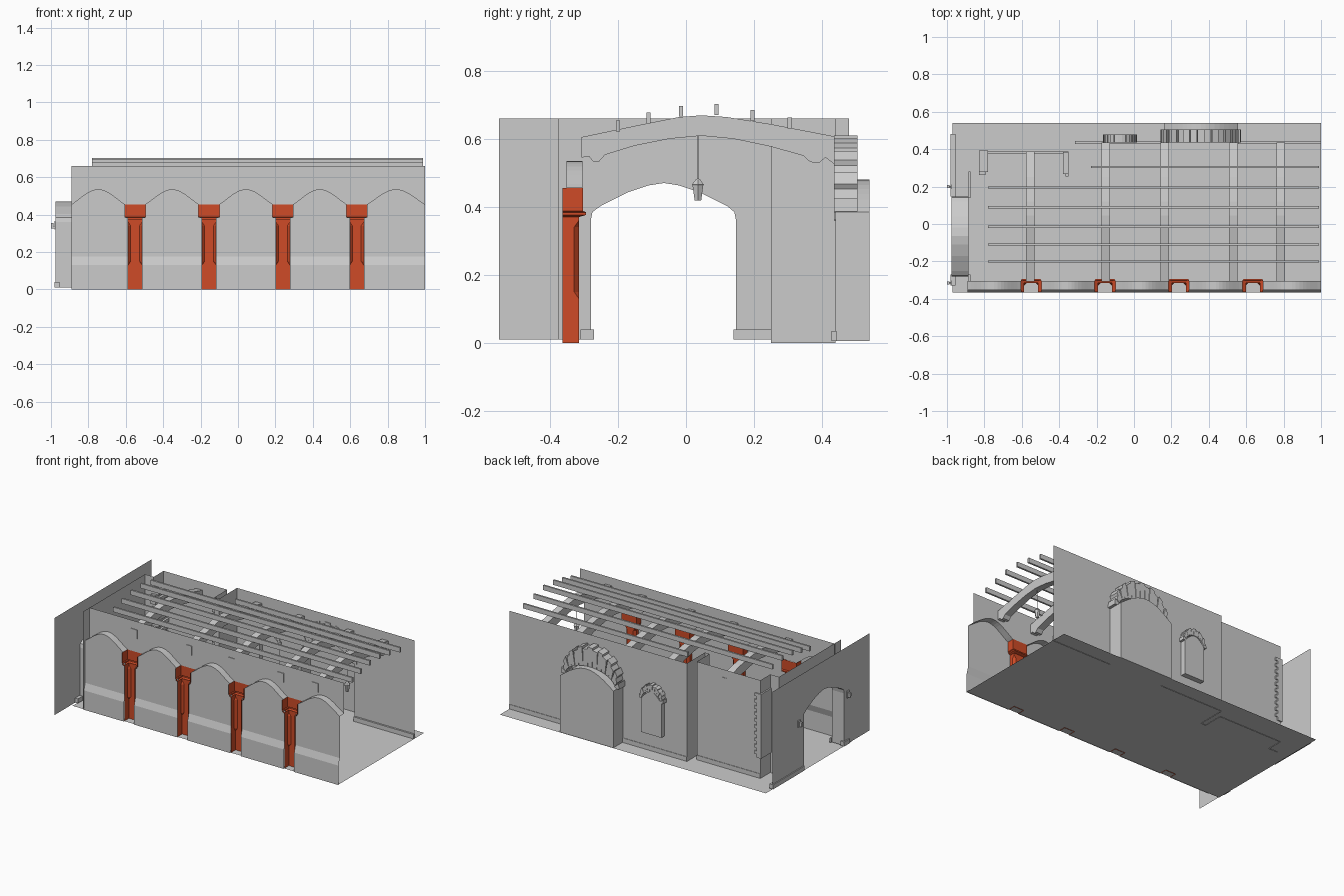
import bpy, math
from math import pi, cos, sin

if "Cube" in bpy.data.objects:
    bpy.data.objects.remove(bpy.data.objects["Cube"])


def mesh(name, verts, faces, mat=None):
    me = bpy.data.meshes.new(name)
    me.from_pydata(verts, [], faces)
    me.update()
    ob = bpy.data.objects.new(name, me)
    bpy.context.collection.objects.link(ob)
    if mat:
        me.materials.append(mat)
    return ob


def sheets(name, grids, mat=None):
    """Each grid is a list of columns of points; neighbours are joined by quads."""
    v, f = [], []
    for cols in grids:
        n, b = len(cols[0]), len(v)
        for c in cols:
            v += c
        for i in range(len(cols) - 1):
            for j in range(n - 1):
                a = b + i * n + j
                f.append((a, a + n, a + n + 1, a + 1))
    return mesh(name, v, f, mat)


def prisms(name, items, mat=None):
    """Each item: (near outline, far outline) joined into a closed solid."""
    v, f = [], []
    for p, q in items:
        n, b = len(p), len(v)
        v += list(p) + list(q)
        f += [tuple(range(b, b + n)), tuple(range(b + 2 * n - 1, b + n - 1, -1))]
        f += [(b + i, b + n + i, b + n + (i + 1) % n, b + (i + 1) % n) for i in range(n)]
    return mesh(name, v, f, mat)


def box(x0, x1, y0, y1, z0, z1):
    return tuple([(x0, y0, z), (x1, y0, z), (x1, y1, z), (x0, y1, z)] for z in (z0, z1))


def arch(x0, x1, spring, rise, k=0.5, n=16):
    """Points (x, z) of a cosine-like arch; larger k gives flatter shoulders."""
    e = cos(k * pi)
    out = []
    for i in range(n + 1):
        t = 2 * i / n - 1
        out.append(((x0 + x1) / 2 + t * (x1 - x0) / 2, spring + rise * (cos(k * pi * t) - e) / (1 - e)))
    return out


red = bpy.data.materials.new("red_pillar")
red.diffuse_color = (0.62, 0.07, 0.02, 1)
red.use_nodes = True
red.node_tree.nodes["Principled BSDF"].inputs["Base Color"].default_value = red.diffuse_color
TOP = 0.66

# Floor
sheets("floor", [[[(x, -0.365, 0.003), (x, 0.54, 0.003)] for x in (-0.97, 1)]])

# Front wall: arched recesses between the pillars
pillars = [-0.55 + 0.395 * i for i in range(4)]
bays = list(zip([-0.89] + [p + 0.055 for p in pillars], [p - 0.055 for p in pillars] + [1]))
panels, soffits, upper = [], [], []
for i, (a, b) in enumerate(bays):
    pts = arch(a, b, 0.455, 0.08, 0.7)
    cols = list(pts)
    if i > 0:
        cols = [(a - 0.0175, 0.385), (a, 0.385)] + cols
    if i < 4:
        cols = cols + [(b, 0.385), (b + 0.0175, 0.385)]
    panels.append([[(x, -0.366, 0), (x, -0.366, 0.13), (x, -0.352, 0.175), (x, -0.352, z)] for x, z in cols])
    soffits.append([[(x, -0.352, z), (x, -0.305, z)] for x, z in pts])
    upper += [[(x, -0.305, z), (x, -0.305, TOP)] for x, z in pts]
sheets("front_recess_panels", panels)
sheets("front_arch_soffits", soffits)
sheets("front_upper_wall", [upper])

# Pillars: open-backed U shells with chamfered shafts
shells = []
for px in pillars:
    def ring(w, front, c, z):
        return [(px + s * x, y, z) for s, x, y in (
            (-1, w, -0.363), (-1, w, front - c), (-1, w - c, front),
            (1, w - c, front), (1, w, front - c), (1, w, -0.363))]
    shells.append([ring(0.0375, -0.315, c, z) for z, c in (
        (0, 0), (0.13, 0), (0.15, 0.014), (0.34, 0.014), (0.36, 0), (0.375, 0))])
    shells.append([ring(w, y, 0, z) for w, y, z in (
        (0.0375, -0.315, 0.37), (0.05, -0.294, 0.376), (0.05, -0.294, 0.384),
        (0.055, -0.303, 0.388), (0.055, -0.303, 0.455))])
sheets("pillars", shells, red)

# End wall: two skins joined by the passage arch
hall = [(-0.28, 0.36), (-0.275, 0.385), (-0.25, 0.403), (-0.17, 0.443), (-0.11, 0.463), (-0.065, 0.47),
        (-0.02, 0.463), (0.04, 0.443), (0.12, 0.403), (0.142, 0.385), (0.147, 0.36)]
skins = []
for x, y0, y1 in ((-0.975, -0.55, 0.48), (-0.885, -0.375, 0.28)):
    skins.append([[(x, y, z), (x, y, TOP)] for y, z in hall])
    for a, b in ((y0, -0.28), (0.147, y1)):
        skins.append([[(x, y, 0.01), (x, y, TOP)] for y in (a, b)])
sheets("end_wall", skins)
path = [(-0.28, 0.01)] + hall + [(0.147, 0.01)]
sheets("end_passage_soffit", [[[(-0.975, y, z), (-0.885, y, z)] for y, z in path]])
prisms("end_wall_skirting", [
    box(-0.982, -0.955, 0.147, 0.48, 0.01, 0.04), box(-0.982, -0.955, -0.33, -0.27, 0.01, 0.04),
    box(-0.885, -0.875, -0.31, -0.27, 0.01, 0.04), box(-0.885, -0.875, 0.14, 0.28, 0.01, 0.04)])

# Wall sconces on the end wall
sconces = []
for y in (-0.315, 0.2):
    sconces += [box(-0.982, -0.975, y - 0.012, y + 0.012, 0.32, 0.365),
                box(-1.0, -0.98, y - 0.004, y + 0.004, 0.325, 0.335),
                box(-1.0, -0.986, y - 0.008, y + 0.008, 0.335, 0.355)]
prisms("wall_sconces", sconces)

# Back wall with a doorway and a window niche
D0, D1, W0, W1 = 0.16, 0.555, -0.15, 0.0
door = arch(D0, D1, 0.385, 0.095)
window = arch(W0, W1, 0.36, 0.055)
wy = 0.44
back = [[[(x, wy, 0), (x, wy, TOP)] for x in seg] for seg in ((-0.315, W0), (W1, D0), (D1, 1))]
back.append([[(x, wy, z), (x, wy, TOP)] for x, z in door])
back.append([[(x, wy, z), (x, wy, TOP)] for x, z in window])
back.append([[(x, wy, 0), (x, wy, 0.13)] for x in (W0, W1)])
sheets("back_wall", back)
for name, pts, z0, depth in (("doorway_niche", door, 0.005, 0.54), ("window_niche", window, 0.13, 0.475)):
    edge = [(pts[0][0], z0)] + pts + [(pts[-1][0], z0), (pts[0][0], z0)]
    sheets(name, [[[(x, depth, z0), (x, depth, z)] for x, z in pts],
                  [[(x, wy, z), (x, depth, z)] for x, z in edge]])


def fan(name, cx, spring, inner, outer, y1, count):
    """Ring of wedge stones between two half ellipses, alternating in length."""
    items = []
    for i in range(count):
        k = 1.0 if i % 2 == 0 else 0.94
        a0, a1 = pi * (i + 0.03) / count, pi * (i + 0.97) / count
        o = [(inner[0] * cos(a0), inner[1] * sin(a0)), (outer[0] * k * cos(a0), outer[1] * k * sin(a0)),
             (outer[0] * k * cos(a1), outer[1] * k * sin(a1)), (inner[0] * cos(a1), inner[1] * sin(a1))]
        items.append(tuple([(cx + x, y, spring + z) for x, z in o] for y in (wy - 0.005, y1)))
    prisms(name, items)


fan("doorway_arch_stones", 0.3575, 0.385, (0.185, 0.095), (0.215, 0.225), 0.505, 17)
fan("window_arch_stones", -0.075, 0.36, (0.07, 0.055), (0.09, 0.105), 0.478, 13)

# Stepped side of the room: return walls and recessed panel
plan = [(-0.315, 0.44), (-0.315, 0.25), (-0.35, 0.25), (-0.35, 0.385), (-0.82, 0.385), (-0.82, 0.28), (-0.885, 0.28)]
sheets("recess_walls", [[[(x, y, 0), (x, y, TOP)] for x, y in plan]])

# Toothed corner stones at both sides of the recess
teeth = []
for i in range(20):
    z = 0.14 + i * 0.0215
    d = 0.015 * (i % 2)
    teeth.append(box(-0.365 - d, -0.35, 0.253 + d, 0.385, z, z + 0.0215))
    teeth.append(box(-0.83, -0.795 + d, 0.262 + d, 0.392, z, z + 0.0215))
prisms("recess_corner_stones", teeth)

# Back skirting
prisms("back_skirting", [box(a, b, 0.428, 0.443, 0.005, 0.035) for a, b in ((-0.315, D0), (D1, 1))]
       + [box(-0.82, -0.35, 0.375, 0.388, 0.005, 0.035)])

# Curved roof trusses with scrolled ends
beam_top = [(0.437, 0.607), (0.25, 0.643), (0.12, 0.664), (0.045, 0.669), (-0.02, 0.664), (-0.15, 0.638), (-0.308, 0.605)]
beam_low = [(-0.308, 0.545), (-0.285, 0.548), (-0.272, 0.532), (-0.255, 0.534), (-0.238, 0.553), (-0.15, 0.58),
            (-0.05, 0.6), (0.045, 0.609), (0.14, 0.6), (0.25, 0.577), (0.345, 0.55), (0.365, 0.532),
            (0.39, 0.528), (0.41, 0.545), (0.437, 0.525)]
trusses = []
for cx in (-0.555, -0.15, 0.165, 0.53, 0.785):
    lim = 0.387 if cx < -0.4 else 0.442
    outline = [(min(y, lim), z) for y, z in beam_top + beam_low]
    trusses.append(tuple([(cx + s, y, z) for y, z in outline] for s in (-0.023, 0.023)))
prisms("roof_trusses", trusses)

# Purlins running lengthwise on the trusses
rails = ((-0.2, 0.622, -0.78), (-0.11, 0.645, -0.78), (-0.015, 0.665, -0.78),
         (0.09, 0.67, -0.78), (0.195, 0.652, -0.78), (0.305, 0.63, -0.23))
prisms("purlins", [box(x0, 0.99, y - 0.006, y + 0.006, z, z + 0.032) for y, z, x0 in rails])

# Hanging lantern
lx, ly = 0.785, 0.035
prisms("lantern_chain", [box(lx - 0.0015, lx + 0.0015, ly - 0.0015, ly + 0.0015, 0.48, 0.61)])
profile = [(0.0, 0.418), (0.011, 0.418), (0.018, 0.462), (0.02, 0.465), (0.008, 0.48), (0.0, 0.485)]
sheets("lantern", [[[(lx + r * cos(a), ly + r * sin(a), z) for r, z in profile]
                    for a in [i * pi / 3 for i in range(7)]]])
